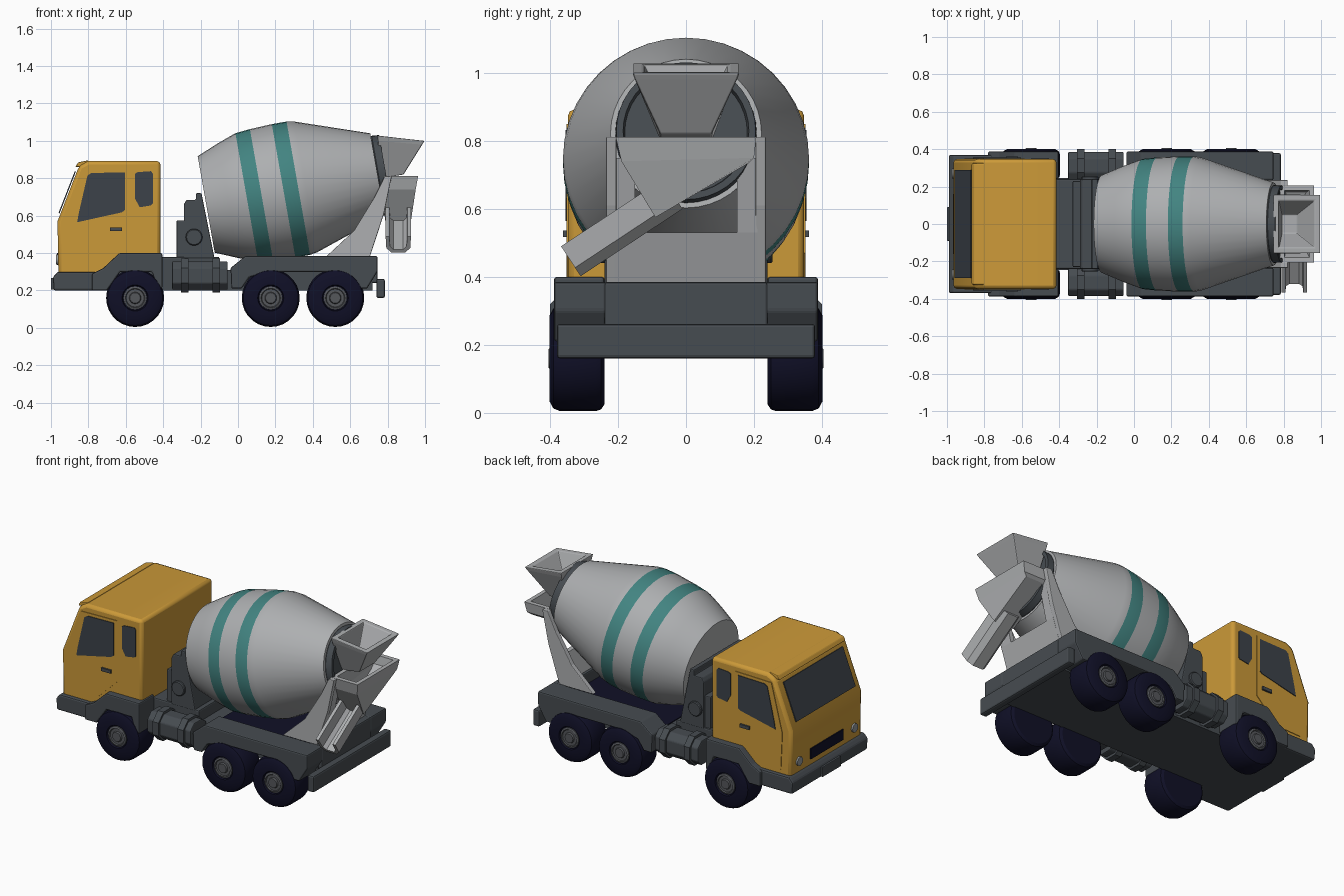
import bpy, bmesh, math
from mathutils import Matrix, Vector


def material(name, rgb):
    m = bpy.data.materials.new(name)
    m.diffuse_color = (*rgb, 1)
    return m


YELLOW = material("cab_yellow", (0.60, 0.32, 0.04))
GREY = material("drum_grey", (0.42, 0.43, 0.44))
TEAL = material("stripe_teal", (0.055, 0.23, 0.22))
SLATE = material("chassis_slate", (0.062, 0.072, 0.082))
GLASS = material("window_glass", (0.045, 0.055, 0.068))
NAVY = material("tyre_navy", (0.005, 0.005, 0.02))
HUB = material("hub_grey", (0.09, 0.095, 0.105))
LAMP = material("lamp_grey", (0.30, 0.32, 0.33))


def finish(name, bm, mats, bevel=0, smooth=False, mirror=False):
    bmesh.ops.recalc_face_normals(bm, faces=bm.faces)
    me = bpy.data.meshes.new(name)
    bm.to_mesh(me)
    bm.free()
    ob = bpy.data.objects.new(name, me)
    bpy.context.collection.objects.link(ob)
    for m in mats:
        me.materials.append(m)
    if bevel:
        b = ob.modifiers.new("bevel", 'BEVEL')
        b.width, b.segments, b.limit_method = bevel, 2, 'ANGLE'
    if mirror:
        ob.modifiers.new("mirror", 'MIRROR').use_axis = (False, True, False)
    if smooth:
        bpy.context.view_layer.objects.active = ob
        ob.select_set(True)
        bpy.ops.object.shade_smooth_by_angle(angle=math.radians(32))
        ob.select_set(False)
    return ob


def prism(name, pts, y0, y1, mat, **kw):
    """Side outline (x, z) extruded between two y values."""
    bm = bmesh.new()
    a = [bm.verts.new((x, y0, z)) for x, z in pts]
    b = [bm.verts.new((x, y1, z)) for x, z in pts]
    bm.faces.new(a)
    bm.faces.new(b)
    for i in range(len(pts)):
        j = (i + 1) % len(pts)
        bm.faces.new((a[i], a[j], b[j], b[i]))
    return finish(name, bm, [mat], **kw)


def box(name, x0, x1, y0, y1, z0, z1, mat, **kw):
    return prism(name, [(x0, z0), (x1, z0), (x1, z1), (x0, z1)], y0, y1, mat, **kw)


def loft(name, rings, mat, **kw):
    """Skin a list of equal-length point rings and cap both ends."""
    bm = bmesh.new()
    vs = [[bm.verts.new(p) for p in r] for r in rings]
    n = len(rings[0])
    for a, b in zip(vs, vs[1:]):
        for i in range(n):
            j = (i + 1) % n
            bm.faces.new((a[i], a[j], b[j], b[i]))
    bm.faces.new(vs[0])
    bm.faces.new(vs[-1])
    return finish(name, bm, [mat], **kw)


def lathe(name, profile, mats, matrix, seg=32, bands=None, **kw):
    """Revolve (t, r) about local x, then place; bands gives material per span."""
    bm = bmesh.new()
    rings = []
    for t, r in profile:
        rings.append([bm.verts.new((t, r * math.cos(2 * math.pi * k / seg),
                                    r * math.sin(2 * math.pi * k / seg))) for k in range(seg)])
    for s, (a, b) in enumerate(zip(rings, rings[1:])):
        for i in range(seg):
            j = (i + 1) % seg
            f = bm.faces.new((a[i], a[j], b[j], b[i]))
            f.material_index = bands[s] if bands else 0
    for k, r in ((0, rings[0]), (-1, rings[-1])):
        f = bm.faces.new(r)
        f.material_index = bands[k] if bands else 0
    bm.transform(matrix)
    return finish(name, bm, mats, smooth=True, **kw)


def rect(x0, x1, y0, y1, zl, zr):
    return [(x0, y0, zl), (x1, y0, zr), (x1, y1, zr), (x0, y1, zl)]


# Mixer drum, tilted so the mouth sits higher than the closed end
tilt = Matrix.Translation((-0.17, 0, 0.66)) @ Matrix.Rotation(math.radians(-10), 4, 'Y')
drum = [(0, 0.262), (0.12, 0.312), (0.22, 0.348), (0.30, 0.356), (0.42, 0.362),
        (0.50, 0.362), (0.54, 0.355), (0.93, 0.222), (0.93, 0.205), (0.935, 0.208),
        (0.975, 0.205), (0.975, 0.185), (0.95, 0.18)]
lathe("mixer_drum", drum, [GREY, TEAL, SLATE], tilt, 40,
      bands=[0, 0, 1, 0, 1, 0, 0, 0, 2, 2, 2, 2])

# Chassis and bed
box("chassis", -0.95, 0.72, -0.245, 0.245, 0.20, 0.31, SLATE)
box("bed_floor", -0.02, 0.70, -0.235, 0.235, 0.31, 0.315, NAVY)
box("mid_deck", -0.42, -0.10, -0.24, 0.24, 0.30, 0.38, SLATE, bevel=0.008)
box("rear_beam", 0.66, 0.745, -0.24, 0.24, 0.24, 0.385, SLATE, bevel=0.008)
box("rear_bumper", 0.74, 0.785, -0.38, 0.38, 0.16, 0.262, SLATE, bevel=0.01)
prism("rear_fender", [(-0.035, 0.21), (-0.04, 0.32), (0.04, 0.385), (0.745, 0.385),
                      (0.745, 0.30), (0.69, 0.21), (0.64, 0.21), (0.60, 0.27), (0.54, 0.30),
                      (0.16, 0.30), (0.06, 0.27), (0.02, 0.21)],
      0.235, 0.388, SLATE, bevel=0.008, mirror=True)

# Wheels with raised hubs
tyre = [(0.24, 0.135), (0.25, 0.15), (0.265, 0.155), (0.37, 0.155), (0.39, 0.147),
        (0.402, 0.125), (0.402, 0.07), (0.392, 0.066)]
hub = [(0.38, 0.064), (0.398, 0.062), (0.402, 0.052), (0.396, 0.048), (0.396, 0.032), (0.405, 0.028)]
for tag, wx in (("front", -0.55), ("middle", 0.175), ("rear", 0.52)):
    place = Matrix.Translation((wx, 0, 0.16)) @ Matrix.Rotation(math.pi / 2, 4, 'Z')
    lathe(tag + "_wheel", tyre, [NAVY], place, 28, mirror=True)
    lathe(tag + "_hub", hub, [HUB], place, 16, mirror=True)

# Cab body
prism("cab", [(-0.96, 0.27), (-0.965, 0.57), (-0.85, 0.865), (-0.80, 0.892), (-0.415, 0.892),
              (-0.415, 0.32), (-0.68, 0.32), (-0.72, 0.27)], -0.347, 0.347, YELLOW,
      bevel=0.018, smooth=True)
prism("sun_visor", [(-0.87, 0.86), (-0.855, 0.885), (-0.80, 0.896), (-0.80, 0.86)],
      -0.325, 0.325, YELLOW, bevel=0.006)
prism("windshield", [(-0.954, 0.612), (-0.96, 0.614), (-0.873, 0.837), (-0.867, 0.835)],
      -0.29, 0.29, GLASS)
box("grille", -0.969, -0.96, -0.16, 0.16, 0.335, 0.40, NAVY)
lamp = [(-0.972, 0.02), (-0.972, 0.027), (-0.95, 0.027)]
lathe("headlight", lamp, [LAMP], Matrix.Translation((0, 0.27, 0.365)), 14, mirror=True)

# Door panel, side windows and handle
prism("door_panel", [(-0.895, 0.325), (-0.905, 0.55), (-0.83, 0.845), (-0.585, 0.85),
                     (-0.585, 0.47), (-0.73, 0.33)], 0.345, 0.351, YELLOW, mirror=True)
prism("door_window", [(-0.86, 0.565), (-0.85, 0.62), (-0.805, 0.815), (-0.785, 0.828),
                      (-0.605, 0.832), (-0.605, 0.63), (-0.62, 0.618)],
      0.348, 0.355, GLASS, mirror=True)
prism("quarter_window", [(-0.55, 0.69), (-0.55, 0.825), (-0.535, 0.833), (-0.465, 0.838),
                         (-0.455, 0.825), (-0.455, 0.665), (-0.465, 0.655), (-0.525, 0.645)],
      0.343, 0.351, GLASS, mirror=True)
box("door_handle", -0.685, -0.62, 0.348, 0.362, 0.517, 0.537, SLATE, mirror=True)

# Front bumper and wheel arches
prism("front_bumper", [(-0.985, 0.20), (-0.99, 0.27), (-0.965, 0.30), (-0.72, 0.30), (-0.70, 0.20)],
      -0.37, 0.37, SLATE, bevel=0.01)
box("bumper_plate", -1.0, -0.98, -0.09, 0.09, 0.205, 0.268, SLATE, bevel=0.004)
prism("front_fender", [(-0.78, 0.20), (-0.78, 0.29), (-0.72, 0.32), (-0.635, 0.40), (-0.405, 0.40),
                       (-0.405, 0.21), (-0.43, 0.21), (-0.46, 0.30), (-0.63, 0.30), (-0.70, 0.20)],
      0.24, 0.388, SLATE, bevel=0.008, mirror=True)

# Side tanks: eight-sided body with two straps
def tank_ring(x, g):
    return [(x, 0.23 - g, 0.235), (x, 0.275, 0.205 - g), (x, 0.35, 0.205 - g), (x, 0.385 + g, 0.24),
            (x, 0.385 + g, 0.32), (x, 0.35, 0.355 + g), (x, 0.275, 0.355 + g), (x, 0.23 - g, 0.325)]


loft("side_tank", [tank_ring(-0.352, 0), tank_ring(-0.055, 0)], SLATE, bevel=0.006, mirror=True)
for n, sx in enumerate((-0.285, -0.115)):
    loft("tank_strap_%d" % (n + 1), [tank_ring(sx - 0.02, 0.015), tank_ring(sx + 0.02, 0.015)],
         SLATE, mirror=True)

# Front drum mount with round side bearings
box("mount_step", -0.328, -0.28, -0.23, 0.23, 0.37, 0.575, SLATE, bevel=0.006)
prism("drum_mount", [(-0.29, 0.37), (-0.29, 0.66), (-0.275, 0.685), (-0.225, 0.685), (-0.225, 0.72),
                     (-0.195, 0.72), (-0.125, 0.37)], -0.24, 0.24, SLATE, bevel=0.006)
lathe("mount_bearing", [(0.23, 0.045), (0.25, 0.045), (0.255, 0.04)], [SLATE],
      Matrix.Translation((-0.235, 0, 0.485)) @ Matrix.Rotation(math.pi / 2, 4, 'Z'), 18, mirror=True)

# Rear stand: two sloping side plates and a back plate
prism("stand_side", [(0.47, 0.38), (0.62, 0.52), (0.73, 0.70), (0.785, 0.812), (0.822, 0.812),
                     (0.78, 0.61), (0.705, 0.38)], 0.205, 0.235, GREY, bevel=0.004, mirror=True)
prism("stand_back", [(0.675, 0.38), (0.725, 0.53), (0.755, 0.53), (0.705, 0.38)], -0.21, 0.21, GREY)
prism("stand_post", [(0.725, 0.53), (0.785, 0.75), (0.805, 0.75), (0.755, 0.53)],
      0.15, 0.21, GREY, mirror=True)

# Upper charging funnel: outer wall up, then inner wall down
loft("charging_funnel", [rect(0.765, 0.885, -0.075, 0.075, 0.80, 0.82),
                         rect(0.748, 0.985, -0.15, 0.15, 1.0, 0.98),
                         rect(0.745, 0.997, -0.158, 0.158, 1.028, 1.0),
                         rect(0.775, 0.965, -0.125, 0.125, 1.025, 1.003),
                         rect(0.79, 0.87, -0.05, 0.05, 0.87, 0.87)], GREY, bevel=0.005)


# Lower discharge hopper, its floor sloping to one side
def hopper_ring(x0, x1, yl, zl, yr, zr):
    return [(x0, yl, zl), (x1, yl, zl), (x1, yr, zr), (x0, yr, zr)]


loft("discharge_hopper", [hopper_ring(0.785, 0.925, -0.09, 0.575, 0.185, 0.735),
                          hopper_ring(0.782, 0.95, -0.19, 0.74, 0.20, 0.75),
                          hopper_ring(0.78, 0.963, -0.207, 0.812, 0.207, 0.812),
                          hopper_ring(0.805, 0.938, -0.18, 0.812, 0.18, 0.812),
                          hopper_ring(0.81, 0.92, -0.14, 0.72, 0.17, 0.76),
                          hopper_ring(0.82, 0.90, -0.07, 0.62, 0.13, 0.74)], GREY)

# Discharge chute: an open U section swept down towards one side
down = Vector((0, -0.84, -0.55)).normalized()
up = Vector((0, -down.z, down.y)) * -1
if up.z < 0:
    up = -up
section = [(-0.068, 0.105), (-0.064, 0.03), (-0.035, 0.0), (0.035, 0.0), (0.064, 0.03), (0.068, 0.105),
           (0.048, 0.105), (0.044, 0.04), (0.026, 0.02), (-0.026, 0.02), (-0.044, 0.04), (-0.048, 0.105)]
start, end = Vector((0.857, -0.01, 0.60)), Vector((0.857, -0.31, 0.402))
loft("discharge_chute", [[tuple(p + Vector((u, 0, 0)) + up * v) for u, v in section]
                         for p in (start, end)], GREY)
